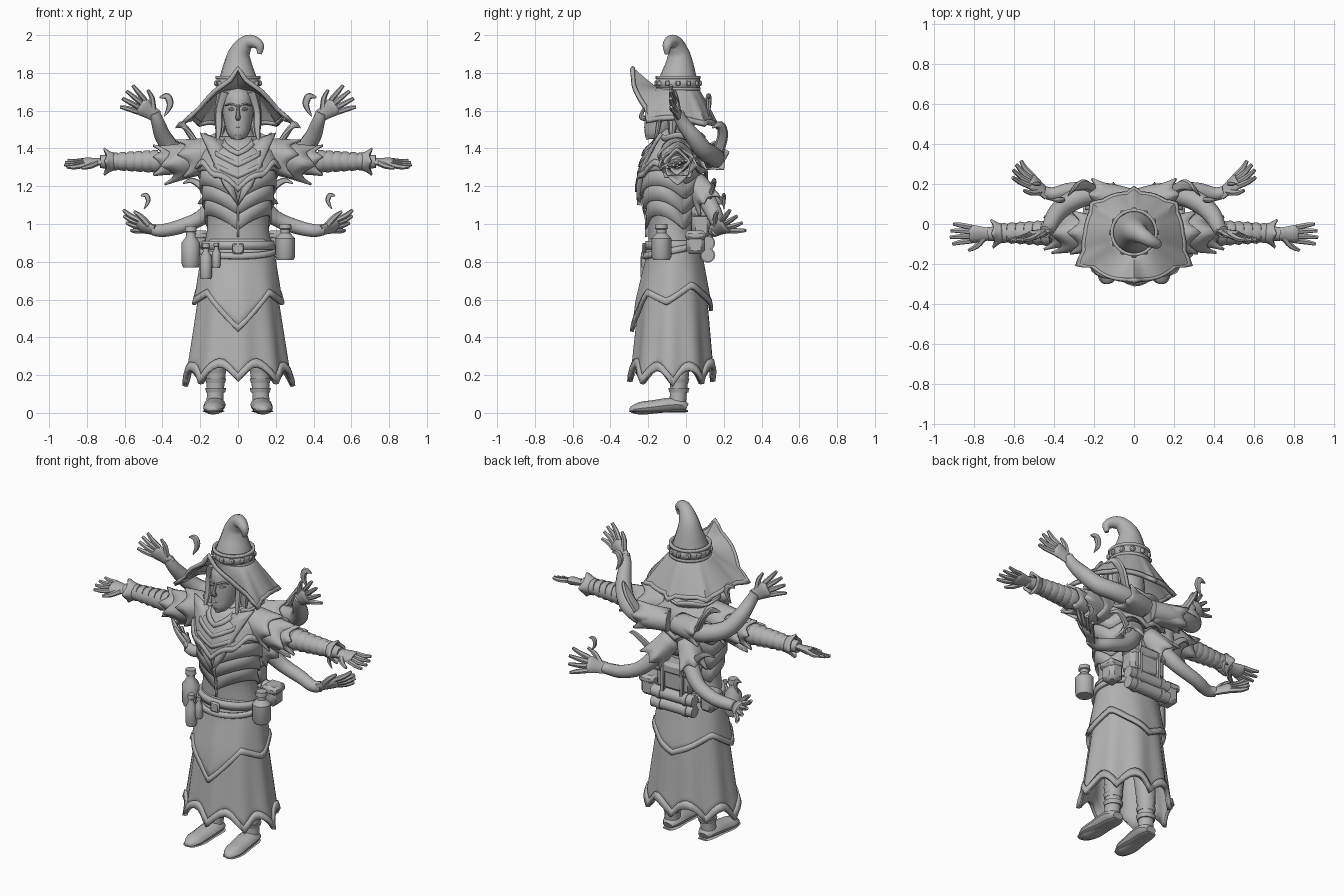
import bpy, bmesh
from math import sin, cos, pi, radians
from mathutils import Vector as V

cube = bpy.data.objects.get("Cube")
if cube:
    bpy.data.objects.remove(cube)

GREY = (.45, .45, .45, 1)
stone = bpy.data.materials.new("stone grey")
stone.use_nodes = True
stone.diffuse_color = GREY
stone.node_tree.nodes["Principled BSDF"].inputs["Base Color"].default_value = GREY
parts = []


def finish(name, bm, pair=False, thick=0, bevel=0):
    bmesh.ops.recalc_face_normals(bm, faces=bm.faces)
    mesh = bpy.data.meshes.new(name)
    bm.to_mesh(mesh)
    bm.free()
    mesh.materials.append(stone)
    ob = bpy.data.objects.new(name, mesh)
    bpy.context.collection.objects.link(ob)
    if thick:
        mod = ob.modifiers.new("thickness", "SOLIDIFY")
        mod.thickness, mod.offset = thick, 0
    if bevel:
        ob.modifiers.new("bevel", "BEVEL").width = bevel
    if pair:
        ob.modifiers.new("mirror", "MIRROR").use_mirror_merge = False
    parts.append(ob)


def surf(name, f, nu, nv, thick=.012, closed=True, pair=False):
    """Grid surface from a function of u and v, both running 0 to 1."""
    bm = bmesh.new()
    cols = nu if closed else nu + 1
    grid = [[bm.verts.new(f(i / nu, j / nv)) for j in range(nv + 1)] for i in range(cols)]
    for i in range(nu):
        a, b = grid[i], grid[(i + 1) % cols]
        for j in range(nv):
            bm.faces.new((a[j], b[j], b[j + 1], a[j + 1]))
    finish(name, bm, pair, thick)


def tube(name, pts, n=10, flat=1, up=(0, 0, 1), steps=4, pair=False):
    """Capped tube through points (x, y, z, radius)."""
    P, up, path = [V(p) for p in pts], V(up), []
    for i in range(len(P) - 1):
        a, b, c, d = P[max(i - 1, 0)], P[i], P[i + 1], P[min(i + 2, len(P) - 1)]
        for k in range(steps):
            t = k / steps
            path.append((b * 2 + (c - a) * t + (a * 2 - b * 5 + c * 4 - d) * t**2
                         + (b * 3 - a - c * 3 + d) * t**3) / 2)
    path.append(P[-1])
    bm, rings = bmesh.new(), []
    for i, p in enumerate(path):
        t = (path[min(i + 1, len(path) - 1)] - path[max(i - 1, 0)]).xyz.normalized()
        side = t.cross(up).normalized()
        nrm = side.cross(t) * flat
        r = max(p.w, .002)
        rings.append([bm.verts.new(p.xyz + (side * cos(q * 2 * pi / n) + nrm * sin(q * 2 * pi / n)) * r)
                      for q in range(n)])
    for a, b in zip(rings, rings[1:]):
        for q in range(n):
            bm.faces.new((a[q], a[(q + 1) % n], b[(q + 1) % n], b[q]))
    bm.faces.new(rings[0])
    bm.faces.new(rings[-1])
    finish(name, bm, pair)


def box(name, centre, size, bevel=.012, pair=False):
    bm = bmesh.new()
    bmesh.ops.create_cube(bm, size=1)
    for v in bm.verts:
        v.co = V(centre) + v.co * V(size)
    finish(name, bm, pair, bevel=bevel)


def table(tab, x):
    for a, b in zip(tab, tab[1:]):
        if x <= b[0]:
            break
    t = min(max((x - a[0]) / (b[0] - a[0]), 0), 1)
    return [p + (q - p) * t for p, q in zip(a[1:], b[1:])]


def mix(a, b, t):
    return a + (b - a) * t


def turn(u):
    """Signed angle from the front, -pi to pi."""
    return (u * 2 * pi + pi) % (2 * pi) - pi


# body outline: height, half width, half depth, centre y
BODY = [(.1, .285, .215, -.07), (.2, .265, .21, -.07), (.6, .207, .175, -.067), (.85, .178, .13, -.06),
        (.95, .16, .118, -.075), (1.02, .153, .112, -.08), (1.15, .175, .14, -.085),
        (1.28, .195, .152, -.075), (1.38, .18, .14, -.06), (1.45, .09, .09, -.06), (1.5, .06, .06, -.08)]


def body(th, z, off=0):
    rx, ry, cy = table(BODY, z)
    off += max(.85 - z, 0) * .014 * sin(9 * th + 1)
    return V((sin(th) * (rx + off), cy - cos(th) * (ry + off), z))


def hem(th):
    return .14 + .08 * abs(sin(4 * th)) + .025 * cos(th) ** 2


OVER = [(0, .43), (45, .62), (80, .57), (120, .66), (180, .54)]


def over_hem(th):
    return table(OVER, abs(th) * 180 / pi)[0]


def band(name, top, bottom, off_top, off_bottom, rows=2, thick=.012):
    """Cloth layer following the body between two edge rules."""
    def f(u, v):
        th = turn(u)
        return body(th, mix(top(th), bottom(th), v), mix(off_top, off_bottom, v))
    surf(name, f, 64, rows, thick)


# robe skirt and overskirt with trims
band("skirt", lambda t: .92, hem, 0, 0, 10)
band("skirt_trim", lambda t: hem(t) + .045, hem, .006, .012, 1, .02)
band("overskirt", lambda t: .9, over_hem, .008, .02, 6)
band("overskirt_trim", lambda t: over_hem(t) + .035, over_hem, .022, .026, 1, .016)

# torso, overlapping bodice plates and shoulder mantle
band("torso", lambda t: 1.5, lambda t: .86, 0, 0, 14)
for i, base in enumerate((.97, 1.05, 1.13, 1.21)):
    wave = lambda t, b=base: b + .075 * abs(sin(1.5 * t))
    band("bodice_plate_%d" % i, lambda t: wave(t) + .1, wave, 0, .018)
mantle_hem = lambda t: 1.17 + .12 * min(1, abs(t)) - .05 * max(0, abs(t) - 2) + .025 * abs(sin(5 * t))
band("mantle", lambda t: 1.46, mantle_hem, .01, .03, 6)
band("mantle_trim", lambda t: mantle_hem(t) + .03, mantle_hem, .033, .04, 1)
surf("bodice_seam", lambda u, v: body((v - .5) * .06, mix(.93, 1.2, u), .018), 8, 1, closed=False)
for i, low in enumerate((1.24, 1.3, 1.36)):
    chevron = lambda u, v: body(turn(u) * .2, low + .025 * v + .1 * abs(turn(u) * .2), .026)
    surf("chest_chevron_%d" % i, lambda u, v: chevron(mix(.501, 1.499, u), v), 12, 1, .014, False)


def lapel(u, v):
    low = V((0, -.25, 1.1)).lerp(V((.08, -.165, 1.44)), u)
    high = V((.07, -.255, 1.2)).lerp(V((.2, -.13, 1.48)), u)
    return low.lerp(high, v) - V((0, .02 * sin(pi * u), 0))


surf("lapel", lapel, 6, 2, .02, closed=False, pair=True)


def collar(u, v):
    th = mix(.8, 2 * pi - .8, u)
    return (sin(th) * mix(.1, .18, v), -.04 - cos(th) * mix(.09, .14, v),
            mix(1.42, 1.46, v) + .02 * v * abs(sin(3 * th)))


surf("collar", collar, 24, 2, .015, closed=False)

# head, face and hair
HEAD = [(0, .004, .004, -.17, 1.45), (.08, .038, .04, -.17, 1.452), (.2, .058, .07, -.15, 1.48),
        (.4, .076, .097, -.122, 1.54), (.6, .083, .106, -.112, 1.6), (.85, .078, .1, -.108, 1.68),
        (1, .03, .04, -.1, 1.74)]


def head(u, v):
    rx, ry, cy, z = table(HEAD, v)
    th = turn(u)
    return (rx * sin(th), cy - ry * cos(th), z)


surf("head", head, 20, 14, 0)
tube("neck", [(0, -.08, 1.4, .06), (0, -.1, 1.52, .05)], up=(0, 1, 0))
tube("nose", [(0, -.212, 1.63, .008), (0, -.234, 1.585, .01), (0, -.233, 1.563, .014), (0, -.21, 1.556, .01)],
     8, up=(1, 0, 0))
tube("brow", [(.012, -.216, 1.625, .006), (.04, -.208, 1.636, .007), (.066, -.18, 1.628, .004)], 6, pair=True)
tube("eye", [(.018, -.212, 1.607, .004), (.034, -.207, 1.608, .009), (.052, -.193, 1.608, .004)], 8, pair=True)
tube("lips", [(-.028, -.196, 1.51, .003), (0, -.214, 1.513, .009), (.028, -.196, 1.51, .003)], 8, .8)
tube("chin", [(0, -.19, 1.45, .02), (0, -.198, 1.475, .022)], up=(0, 1, 0))
tube("ear", [(.075, -.1, 1.57, .012), (.095, -.08, 1.61, .02), (.11, -.05, 1.65, .003)], 6, .5, (1, 0, 0), pair=True)
tube("front_hair", [(.07, -.16, 1.7, .026), (.1, -.14, 1.6, .02), (.102, -.15, 1.5, .018), (.112, -.17, 1.42, .004)],
     8, .7, (0, 1, 0), pair=True)
tube("side_hair", [(.07, -.09, 1.7, .04), (.09, -.07, 1.56, .036), (.1, -.08, 1.42, .008)], 8, .8, (0, 1, 0), pair=True)
tube("back_hair", [(0, -.05, 1.7, .08), (0, -.02, 1.56, .08), (0, 0, 1.42, .05)], 12, .8, (0, 1, 0))

# hat: brim rule is angle, rim radius, rim height
BRIM = [(0, .245, 1.83), (10, .245, 1.765), (30, .26, 1.7), (50, .27, 1.61), (60, .33, 1.54), (70, .27, 1.55),
        (90, .245, 1.555), (115, .24, 1.53), (125, .26, 1.52), (135, .225, 1.53), (170, .2, 1.52),
        (180, .225, 1.5)]


def brim(u, v):
    th = turn(u)
    r, z = table(BRIM, abs(th) * 180 / pi)
    r = mix(.105, r, v)
    return V((r * sin(th), -.045 - r * cos(th), mix(1.715, z, v ** 1.1)))


surf("hat_brim", brim, 72, 8)
surf("hat_brim_trim", lambda u, v: brim(u, mix(.9, 1, v)), 72, 1, .022)
tube("hat_crown", [(0, -.045, 1.69, .12), (0, -.04, 1.77, .1), (0, -.035, 1.85, .074), (.01, -.04, 1.91, .056),
                   (.045, -.06, 1.96, .04), (.085, -.085, 1.964, .032), (.115, -.1, 1.94, .024),
                   (.113, -.1, 1.9, .012)], 16, up=(.4, .9, 0))
ring = lambda r, low, high: lambda u, v: (r * sin(turn(u)), -.042 - r * cos(turn(u)), mix(low, high, v))
surf("hat_band", ring(.109, 1.715, 1.775), 32, 1, .012)
for z in (1.715, 1.775):
    surf("hat_band_edge", ring(.111, z - .008, z + .008), 32, 1, .016)
for i in range(12):
    a = i * pi / 6
    box("hat_stud", (.113 * sin(a), -.042 - .113 * cos(a), 1.745), (.026, .026, .03), .006)


def hand(name, wrist, d, s, size, spread):
    d, s, w = V(d).normalized(), V(s), V(wrist)
    s = (s - d * s.dot(d)).normalized()
    n = d.cross(s)
    pt = lambda a, b, r, c=0: (*(w + (d * a + s * b + n * c) * size), r * size)
    tube(name + "_palm", [pt(-.12, 0, .17), pt(.12, 0, .2), pt(.38, 0, .25), pt(.48, 0, .2)], 10, .5, n, pair=True)
    for k, reach in enumerate((.9, .98, 1, .94)):
        b = (k - 1.5) * .125
        tube("%s_finger_%d" % (name, k), [pt(.42, b, .075), pt(.7, b * (1 + spread), .07, .03),
             pt(reach, b * (1 + 2 * spread), .045)], 6, 1, n, 3, True)
    tube(name + "_thumb", [pt(.1, .1, .09), pt(.3, .34, .075), pt(.52, .46, .04)], 6, 1, n, 3, True)


def sleeve(name, start, end, r0, r1, spike, points):
    """Open cuff from start to end, with a pointed edge."""
    start, end = V(start), V(end)
    d = (end - start).normalized()
    side = d.cross(V((0, 0, 1))).normalized()
    up = side.cross(d)

    def f(u, v):
        a = u * 2 * pi
        tip = v * v * (1 - abs(sin(points * a / 2)))
        r = mix(r0, r1, v) + .02 * tip
        return start.lerp(end, v) + d * spike * tip + (side * sin(a) + up * cos(a)) * r
    surf(name, f, 40, 4, .012, pair=True)


# outstretched arms with layered sleeves and wrapped bracers
tube("arm", [(.12, -.05, 1.36, .08), (.28, -.045, 1.34, .062), (.42, -.045, 1.33, .052),
             (.6, -.045, 1.33, .042), (.73, -.05, 1.33, .034)], 12, pair=True)
sleeve("upper_sleeve", (.13, -.05, 1.365), (.35, -.045, 1.32), .083, .08, .06, 4)
sleeve("shoulder_cap", (.13, -.05, 1.375), (.26, -.045, 1.345), .08, .09, .05, 5)
sleeve("lower_sleeve", (.3, -.045, 1.33), (.41, -.045, 1.33), .06, .066, .04, 5)
for i in range(6):
    x = .44 + i * .043
    tube("bracer_wrap_%d" % i, [(x - .026, -.045, 1.335, .061 - i * .003), (x, -.045, 1.33, .066 - i * .003),
                                (x + .026, -.045, 1.325, .054 - i * .003)], 12, .95, steps=1, pair=True)
sleeve("bracer_cuff", (.66, -.045, 1.33), (.7, -.048, 1.33), .042, .05, .01, 4)
hand("hand", (.73, -.05, 1.33), (1, 0, -.06), (0, -1, -.35), .19, .25)

# raised pair of arms behind the shoulders
tube("raised_arm", [(.03, .12, 1.35, .06), (.15, .15, 1.35, .056), (.25, .14, 1.36, .052), (.34, .095, 1.39, .05),
                    (.395, .04, 1.46, .045), (.425, -.02, 1.54, .035), (.445, -.04, 1.59, .03)], 12, pair=True)
sleeve("raised_sleeve", (.04, .11, 1.35), (.2, .145, 1.355), .058, .06, .03, 5)
hand("raised_hand", (.445, -.04, 1.58), (.75, -.2, .5), (-.55, 0, .8), .195, .4)

# lowered pair of arms behind the waist
tube("lowered_arm", [(.05, .05, 1.22, .055), (.12, .12, 1.11, .048), (.2, .16, 1.03, .041), (.31, .17, .985, .038),
                     (.4, .15, .965, .034), (.45, .16, .97, .03)], 12, pair=True)
sleeve("lowered_sleeve", (.05, .05, 1.22), (.13, .125, 1.11), .058, .06, .03, 5)
hand("lowered_hand", (.45, .16, .97), (.65, .55, .24), (.3, -.5, .7), .2, .45)

# floating wisps and torn cloth beside the extra arms
for x, y, z, s in ((.38, .12, 1.6, 1), (.49, .2, 1.1, .7)):
    tube("wisp", [(x + .01 * s, y, z - .03 * s, .003), (x - .02 * s, y, z + .03 * s, .017 * s),
                  (x - .005 * s, y, z + .075 * s, .019 * s), (x + .035 * s, y, z + .07 * s, .004)],
         8, .8, (0, 1, 0), pair=True)
tube("raised_torn_cloth", [(.33, .14, 1.51, .004), (.295, .18, 1.525, .022), (.25, .195, 1.47, .028),
                           (.2, .17, 1.38, .03)], 8, .6, (1, 0, 0), pair=True)
tube("lowered_torn_cloth", [(.29, .13, 1.215, .004), (.245, .15, 1.23, .015), (.195, .145, 1.2, .02),
                            (.13, .12, 1.13, .025)], 8, .6, (0, 1, 0), pair=True)

# belts and buckle
band("belt", lambda t: .91, lambda t: .865, .014, .014, 1, .02)
band("hip_belt", lambda t: .875 - .03 * cos(t), lambda t: .845 - .03 * cos(t), .022, .026, 1, .02)
box("buckle", (0, -.222, .87), (.06, .02, .06), .008)


def bottle(name, x, y, low, high, r):
    h = high - low
    tube(name, [(x, y, low, r * .85), (x, y, low + h * .08, r), (x, y, low + h * .6, r), (x, y, low + h * .75, r * .5),
                (x, y, low + h * .85, r * .5), (x, y, low + h * .87, r * .65), (x, y, high, r * .6)],
         12, up=(0, 1, 0), steps=1)


# bottles and pouches on the belt, pack and bedroll at the back
bottle("hip_flask", .25, -.13, .81, 1, .052)
bottle("round_jar", -.25, -.1, .77, .99, .048)
bottle("long_vial", -.17, -.21, .71, .9, .032)
bottle("small_vial", -.115, -.215, .77, .9, .022)
box("hip_pouch", (.2, .05, .9), (.09, .1, .12), .02, True)
box("pouch_flap", (.205, .05, .94), (.1, .11, .05), .015, True)
box("pack", (0, .08, 1.01), (.24, .1, .16), .02)
box("pack_flap", (0, .085, 1.065), (.255, .11, .07), .018)
box("pack_strap", (.065, .085, 1), (.025, .115, .17), .005, True)
for z in (.9, .835):
    tube("bedroll", [(-.14, .115, z, .035), (.14, .115, z, .035)], 14, steps=1)
    tube("bedroll_tie", [(.075, .115, z, .04), (.1, .115, z, .04)], 14, steps=1, pair=True)

# legs and shoes
tube("leg", [(.1, -.04, .5, .07), (.115, -.035, .25, .055), (.12, -.04, .12, .045), (.122, -.045, .04, .045)],
     12, up=(0, 1, 0), pair=True)
for z in (.12, .17, .22):
    tube("leg_wrap", [(.118, -.038, z - .012, .05), (.118, -.038, z + .012, .056)], 12, up=(0, 1, 0), steps=1, pair=True)
tube("shoe", [(.12, .005, .03, .032), (.12, -.03, .042, .052), (.123, -.09, .042, .058), (.128, -.17, .032, .055),
              (.132, -.24, .024, .052), (.135, -.285, .018, .03), (.135, -.298, .016, .012)], 12, .65, pair=True)
tube("sole", [(.12, .01, .009, .03), (.12, -.03, .009, .045), (.125, -.12, .009, .05), (.13, -.21, .009, .058),
              (.135, -.28, .009, .04), (.135, -.3, .009, .01)], 12, .16, pair=True)

# smooth shading with crisp edges
bpy.ops.object.select_all(action="DESELECT")
for ob in parts:
    ob.select_set(True)
bpy.context.view_layer.objects.active = parts[0]
bpy.ops.object.shade_smooth_by_angle(angle=radians(38))
